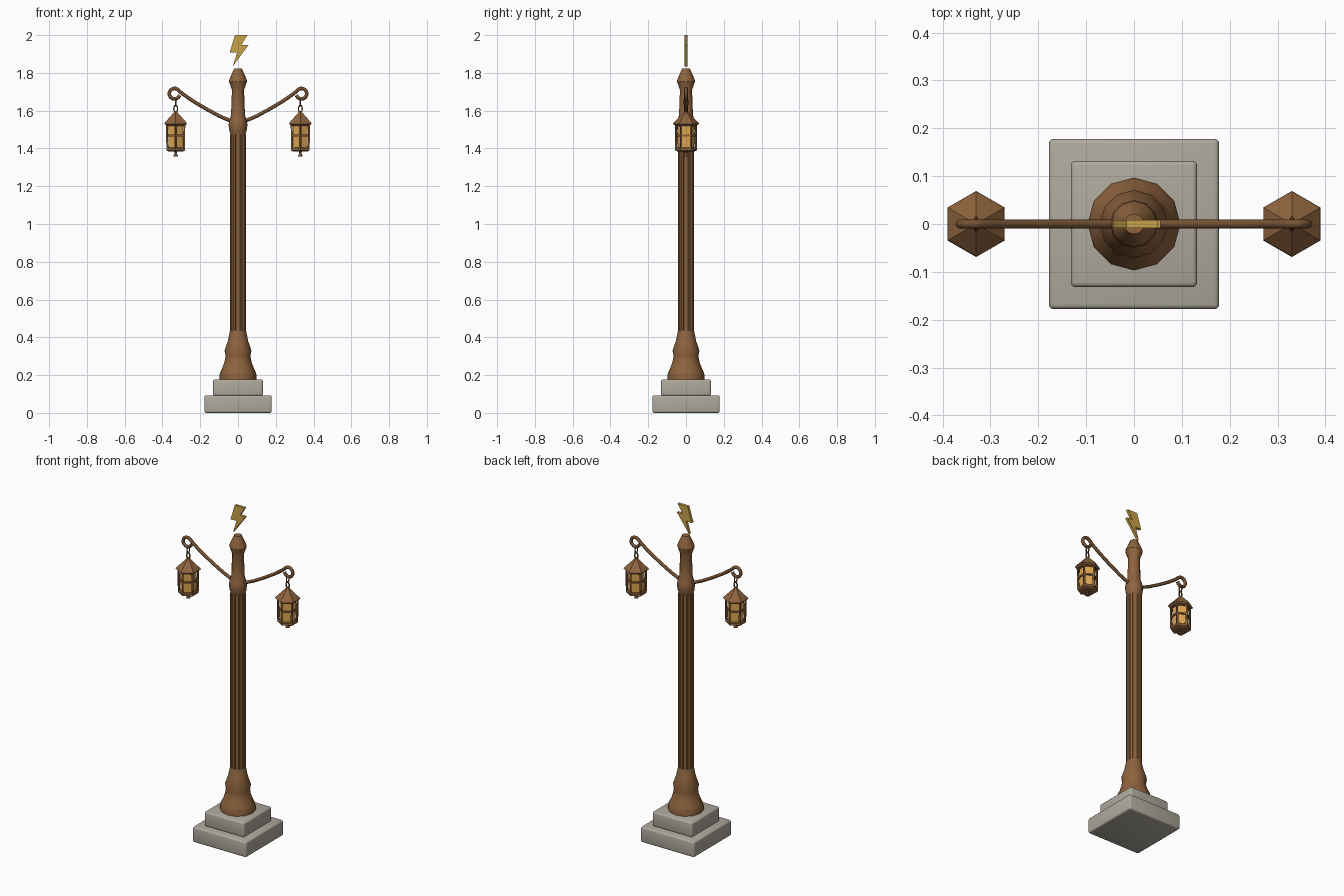
import bpy, bmesh
from math import sin, cos, pi, radians
from mathutils import Vector

cube = bpy.data.objects.get("Cube")
if cube:
    bpy.data.objects.remove(cube, do_unlink=True)


def material(name, rgb, metallic=0.0):
    m = bpy.data.materials.new(name)
    m.use_nodes = True
    m.diffuse_color = (*rgb, 1)
    m.node_tree.nodes["Principled BSDF"].inputs["Base Color"].default_value = (*rgb, 1)
    return m


BRONZE = material("bronze", (0.27, 0.125, 0.048))
DARK = material("dark bronze", (0.18, 0.085, 0.033))
STONE = material("stone", (0.43, 0.40, 0.34))
GLASS = material("amber glass", (0.72, 0.38, 0.08))
GOLD = material("gold", (0.58, 0.36, 0.07))


def finish(name, bm, mat, smooth=None, loc=(0, 0, 0)):
    bmesh.ops.recalc_face_normals(bm, faces=bm.faces)
    me = bpy.data.meshes.new(name)
    bm.to_mesh(me)
    bm.free()
    me.materials.append(mat)
    if smooth:
        me.shade_smooth()
        me.set_sharp_from_angle(angle=radians(smooth))
    ob = bpy.data.objects.new(name, me)
    ob.location = loc
    bpy.context.collection.objects.link(ob)
    return ob


def loft(name, rings, mat, smooth=None, loc=(0, 0, 0), closed=False):
    """Skin a row of equal rings; cap the ends unless the row is a loop."""
    bm = bmesh.new()
    rows = [[bm.verts.new(p) for p in ring] for ring in rings]
    n = len(rows[0])
    pairs = list(zip(rows, rows[1:])) + ([(rows[-1], rows[0])] if closed else [])
    for a, b in pairs:
        for i in range(n):
            j = (i + 1) % n
            bm.faces.new((a[i], a[j], b[j], b[i]))
    if not closed:
        bm.faces.new(rows[0])
        bm.faces.new(rows[-1])
    return finish(name, bm, mat, smooth, loc)


def lathe(name, profile, sides, mat, smooth=None, loc=(0, 0, 0)):
    angles = [pi / 2 + 2 * pi * i / sides for i in range(sides)]
    rings = [[(r * cos(a), r * sin(a), z) for a in angles] for r, z in profile]
    return loft(name, rings, mat, smooth, loc)


def tube(name, path, radius, mat, sides=8, side=(0, 1, 0), closed=False, loc=(0, 0, 0)):
    """Round bar along a path lying in the plane whose normal is `side`."""
    pts, side, rings = [Vector(p) for p in path], Vector(side), []
    n = len(pts)
    for i, p in enumerate(pts):
        if closed:
            t = pts[(i + 1) % n] - pts[i - 1]
        else:
            t = pts[min(i + 1, n - 1)] - pts[max(i - 1, 0)]
        up = side.cross(t.normalized())
        rings.append([p + radius * (cos(a) * side + sin(a) * up)
                      for a in (2 * pi * k / sides for k in range(sides))])
    return loft(name, rings, mat, 50, loc, closed)


def slab(name, half, z0, z1):
    bm = bmesh.new()
    bmesh.ops.create_cube(bm, size=1)
    for v in bm.verts:
        v.co = (v.co.x * 2 * half, v.co.y * 2 * half, z0 if v.co.z < 0 else z1)
    bmesh.ops.bevel(bm, geom=bm.edges[:], offset=0.01, segments=3, profile=0.5, affect='EDGES')
    return finish(name, bm, STONE, 35)


# Stepped stone plinth
slab("lower_plinth", 0.178, 0, 0.093)
slab("upper_plinth", 0.132, 0.09, 0.178)

# Flared foot of the post
lathe("post_foot", [(0.097, 0.176), (0.097, 0.205), (0.09, 0.225), (0.078, 0.25),
                    (0.069, 0.28), (0.066, 0.3), (0.071, 0.33), (0.054, 0.38),
                    (0.043, 0.435)], 12, BRONZE, 32)

# Fluted shaft: each of the twelve ribs has a groove beside it
section = []
for i in range(12):
    for offset, r in ((-9, 0.043), (9, 0.043), (12, 0.037), (18, 0.037)):
        a = radians(30 * i + offset)
        section.append((r * cos(a), r * sin(a)))
loft("fluted_shaft", [[(x, y, z) for x, y in section] for z in (0.425, 1.475)], BRONZE, 32)

# Collar, neck and cap
lathe("post_head", [(0.038, 1.47), (0.046, 1.495), (0.05, 1.525), (0.046, 1.55),
                    (0.037, 1.575), (0.032, 1.71), (0.048, 1.755), (0.044, 1.77),
                    (0.021, 1.822)], 12, BRONZE, 32)

# Lightning bolt finial
outline = [(-0.016, 2), (0.05, 2), (0.018, 1.947), (0.055, 1.947),
           (-0.027, 1.835), (-0.005, 1.908), (-0.044, 1.908)]
loft("lightning_bolt", [[(x, y, z) for x, z in outline] for y in (-0.008, 0.008)], GOLD)


def hexagon(r, z):
    return [Vector((r * cos(a), r * sin(a), z)) for a in
            (pi / 2 + i * pi / 3 for i in range(6))]


def lantern(side, x):
    at = (x, 0, 0)
    lathe(side + "_lantern_glass", [(0.043, 1.395), (0.046, 1.535)], 6, GLASS, loc=at)
    lathe(side + "_lantern_roof", [(0.058, 1.522), (0.069, 1.53), (0.066, 1.537),
                                   (0.014, 1.588), (0.008, 1.597)], 6, BRONZE, loc=at)
    lathe(side + "_lantern_floor", [(0.045, 1.384), (0.056, 1.389), (0.056, 1.402),
                                    (0.05, 1.406)], 6, BRONZE, loc=at)
    lathe(side + "_lantern_drop", [(0.013, 1.358), (0.011, 1.364), (0.005, 1.375),
                                   (0.009, 1.386)], 8, DARK, 40, at)
    # Corner bars and window rails
    for i, (low, high) in enumerate(zip(hexagon(0.051, 1.39), hexagon(0.053, 1.535))):
        tangent = Vector((-low.y, low.x, 0)).normalized()
        tube(f"{side}_lantern_bar_{i + 1}", [low, high], 0.006, BRONZE, 4, tangent, loc=at)
    for label, z in (("top", 1.522), ("middle", 1.468)):
        rings = [hexagon(r, z + h) for r, h in
                 ((0.044, -0.005), (0.053, -0.005), (0.053, 0.005), (0.044, 0.005))]
        loft(f"{side}_lantern_{label}_rail", rings, BRONZE, loc=at, closed=True)
    # Two chain links turned across each other
    turn = [2 * pi * k / 12 for k in range(12)]
    tube(side + "_upper_link", [(0, 0.012 * cos(a), 1.645 + 0.02 * sin(a)) for a in turn],
         0.004, DARK, 6, (1, 0, 0), True, at)
    tube(side + "_lower_link", [(0.01 * cos(a), 0, 1.61 + 0.019 * sin(a)) for a in turn],
         0.004, DARK, 6, (0, 1, 0), True, at)


# Curled arms, each with a hanging lantern
arm = [(0.03, 1.542), (0.1, 1.572), (0.17, 1.61), (0.24, 1.652), (0.295, 1.69)]
arm += [(0.336 + 0.028 * cos(radians(a)), 1.69 + 0.028 * sin(radians(a)))
        for a in range(125, -171, -24)]
for side, s in (("left", 1), ("right", -1)):
    tube(side + "_arm", [(s * x, 0, z) for x, z in arm], 0.0095, DARK)
    lantern(side, s * 0.33)
